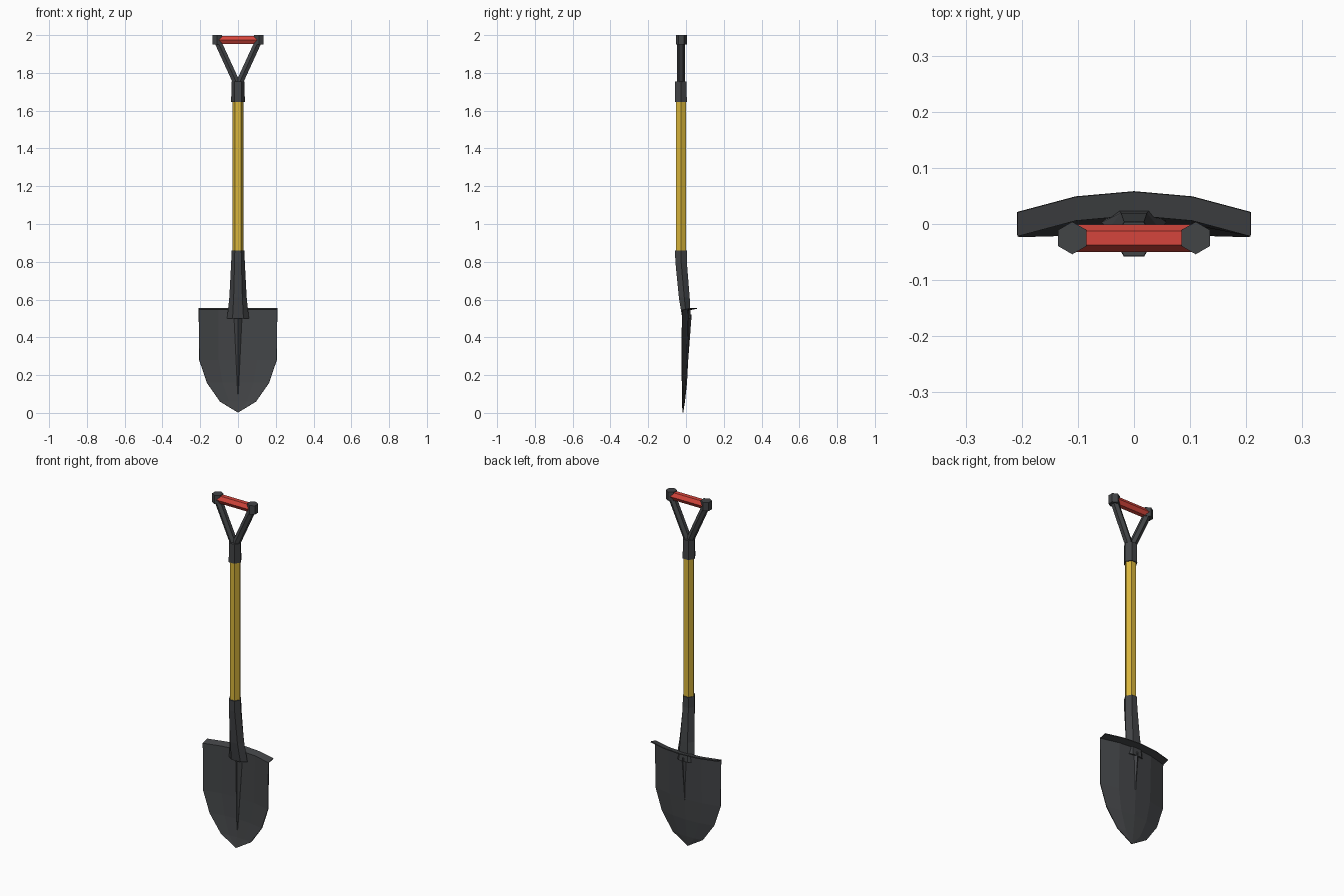
import bpy, bmesh
from math import sin, cos, pi
from mathutils import Vector as V

if "Cube" in bpy.data.objects:
    bpy.data.objects.remove(bpy.data.objects["Cube"])

def material(name, color):
    m = bpy.data.materials.new(name)
    m.diffuse_color = (*color, 1)
    m.use_nodes = True
    m.node_tree.nodes["Principled BSDF"].inputs["Base Color"].default_value = m.diffuse_color
    return m

steel = material("dark_steel", (0.055, 0.058, 0.062))
yellow = material("yellow_paint", (0.70, 0.47, 0.045))
red = material("red_paint", (0.66, 0.06, 0.045))
X, Y, Z = V((1, 0, 0)), V((0, 1, 0)), V((0, 0, 1))
YC = -0.027                                   # shaft axis depth

def finish(name, bm, mat):
    bmesh.ops.recalc_face_normals(bm, faces=bm.faces)
    me = bpy.data.meshes.new(name)
    bm.to_mesh(me)
    bm.free()
    me.materials.append(mat)
    ob = bpy.data.objects.new(name, me)
    bpy.context.collection.objects.link(ob)
    return ob

def loft(name, rings, mat, sides=6):
    """Closed faceted tube; each ring is (centre, u half-axis, v half-axis)."""
    bm = bmesh.new()
    loops = [[bm.verts.new(V(c) + u * cos(2 * pi * i / sides) + v * sin(2 * pi * i / sides))
              for i in range(sides)] for c, u, v in rings]
    for a, b in zip(loops, loops[1:]):
        for i in range(sides):
            j = (i + 1) % sides
            bm.faces.new((a[i], a[j], b[j], b[i]))
    bm.faces.new(loops[0])
    bm.faces.new(loops[-1])
    return finish(name, bm, mat)

def rod(name, p, q, r1, r2, u, mat):
    """Straight hexagonal rod with a corner pointing along u."""
    v = (V(q) - V(p)).normalized().cross(u)
    return loft(name, [(p, u * r1, v * r1), (q, u * r2, v * r2)], mat)

# shaft and upper collar
rod("shaft", (0, YC, 0.80), (0, YC, 1.68), 0.030, 0.030, X, yellow)
rod("upper_collar", (0, YC, 1.645), (0, YC, 1.755), 0.036, 0.035, X, steel)

# grip, forked arms and end caps
rod("grip", (-0.11, -0.025, 1.974), (0.11, -0.025, 1.974), 0.0245, 0.0245, Y, red)
for side, s in (("left", -1), ("right", 1)):
    rod(side + "_fork_arm", (s * 0.004, YC, 1.74), (s * 0.107, -0.026, 1.965), 0.021, 0.021, Y, steel)
    rod(side + "_grip_cap", (s * 0.11, -0.025, 1.95), (s * 0.11, -0.025, 2.0), 0.029, 0.029, Y, steel)

# bent socket flaring onto the blade
loft("socket", [((0, y, z), X * rx, Y * ry) for z, y, rx, ry in
                ((0.86, YC, 0.034, 0.036), (0.80, -0.026, 0.036, 0.035),
                 (0.61, -0.009, 0.046, 0.033), (0.50, 0.003, 0.058, 0.026))], steel)

# dished blade: rows of (z, half width, centre y, edge y), last row is the foot step
bm = bmesh.new()
rows = [(0.06, 0.095, -0.008, -0.018), (0.16, 0.165, 0.003, -0.020),
        (0.28, 0.205, 0.009, -0.021), (0.545, 0.208, 0.017, -0.020),
        (0.554, 0.208, 0.058, 0.021)]
grid = [[bm.verts.new((f * w, e + (c - e) * (1 - f * f), z)) for f in (-1, -0.5, 0, 0.5, 1)]
        for z, w, c, e in rows]
tip = bm.verts.new((0, -0.017, 0.002))
for i in range(4):
    bm.faces.new((tip, grid[0][i + 1], grid[0][i]))
    for a, b in zip(grid, grid[1:]):
        bm.faces.new((a[i], a[i + 1], b[i + 1], b[i]))
blade = finish("blade", bm, steel)
sol = blade.modifiers.new("thickness", "SOLIDIFY")
sol.thickness = 0.005
sol.offset = 0

# tapering rib down the blade face
loft("blade_rib", [((0, 0.010, 0.52), X * 0.022, Y * 0.020),
                   ((0, -0.006, 0.10), X * 0.002, Y * 0.004)], steel, 4)
